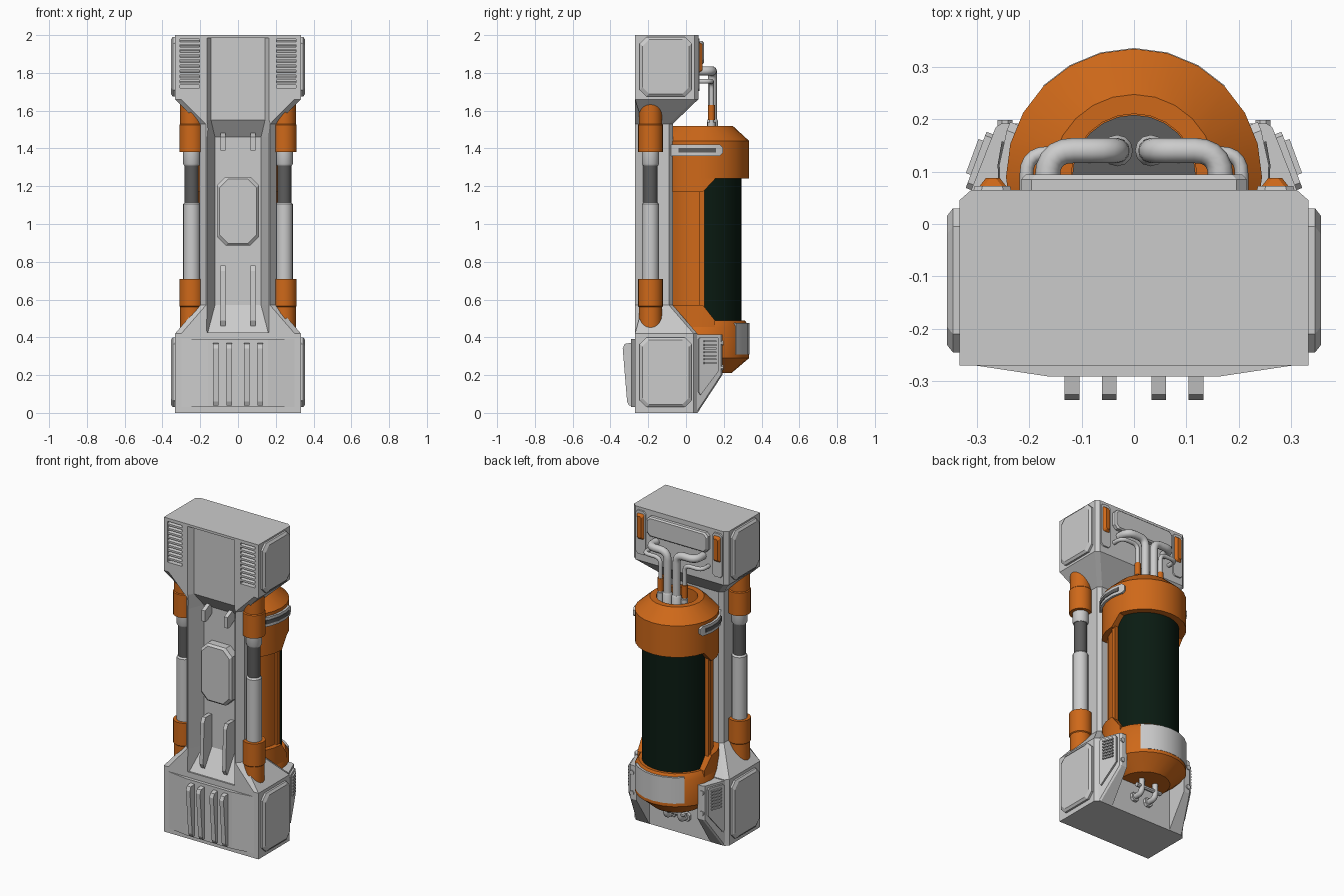
import bpy, bmesh
from math import sin, cos, pi, radians
from mathutils import Vector

if "Cube" in bpy.data.objects:
    bpy.data.objects.remove(bpy.data.objects["Cube"])


def material(name, rgb):
    m = bpy.data.materials.new(name)
    m.diffuse_color = (*rgb, 1)
    m.use_nodes = True
    m.node_tree.nodes["Principled BSDF"].inputs["Base Color"].default_value = m.diffuse_color
    return m


ORANGE = material("orange_paint", (0.62, 0.14, 0.01))
GLASS = material("dark_green_glass", (0.003, 0.011, 0.006))
DARK = material("dark_steel", (0.11, 0.11, 0.11))
CY = 0.09  # tank axis y


def finish(name, bm, mat=None, smooth=None):
    bmesh.ops.remove_doubles(bm, verts=bm.verts, dist=1e-5)
    bmesh.ops.recalc_face_normals(bm, faces=bm.faces)
    me = bpy.data.meshes.new(name)
    bm.to_mesh(me)
    bm.free()
    if mat:
        me.materials.append(mat)
    if smooth:
        me.shade_smooth()
        me.set_sharp_from_angle(angle=radians(smooth))
    ob = bpy.data.objects.new(name, me)
    bpy.context.collection.objects.link(ob)
    return ob


def loft(name, sections, mat=None, mirror=False, smooth=None):
    """Skin equal-length closed rings, capping both ends; mirror adds a copy across x."""
    if mirror:
        loft(name + "_left", [[(-x, y, z) for x, y, z in s] for s in sections], mat, False, smooth)
        name += "_right"
    bm = bmesh.new()
    rings = [[bm.verts.new(p) for p in s] for s in sections]
    n = len(rings[0])
    for a, b in zip(rings, rings[1:]):
        for i in range(n):
            bm.faces.new((a[i], a[(i + 1) % n], b[(i + 1) % n], b[i]))
    bm.faces.new(rings[0])
    bm.faces.new(rings[-1])
    return finish(name, bm, mat, smooth)


def prism(name, pts, axis, levels, mat=None, mirror=False):
    """Extrude a 2D outline along an axis; levels are (distance, inset)."""
    cu = sum(p[0] for p in pts) / len(pts)
    cv = sum(p[1] for p in pts) / len(pts)
    secs = []
    for d, inset in levels:
        s = []
        for u, v in pts:
            u -= inset * (1 if u > cu else -1)
            v -= inset * (1 if v > cv else -1)
            s.append({"x": (d, u, v), "y": (u, d, v), "z": (u, v, d)}[axis])
        secs.append(s)
    return loft(name, secs, mat, mirror)


def octagon(u0, u1, v0, v1, c):
    return [(u0 + c, v0), (u1 - c, v0), (u1, v0 + c), (u1, v1 - c),
            (u1 - c, v1), (u0 + c, v1), (u0, v1 - c), (u0, v0 + c)]


def rect(u0, u1, v0, v1):
    return [(u0, v0), (u1, v0), (u1, v1), (u0, v1)]


def lathe(name, prof, x, y, mat=None, n=24, mirror=False):
    secs = [[(x + r * cos(2 * pi * i / n), y + r * sin(2 * pi * i / n), z) for i in range(n)] for r, z in prof]
    return loft(name, secs, mat, mirror, 32)


def arc(name, r0, r1, spans, mat=None, mirror=False):
    """Curved plate round the tank; spans are (angle in degrees, low z, high z)."""
    secs = []
    for a, lo, hi in spans:
        c, s = cos(radians(a)), sin(radians(a))
        secs.append([(r * c, CY + r * s, z) for r, z in ((r0, lo), (r1, lo), (r1, hi), (r0, hi))])
    return loft(name, secs, mat, mirror, 32)


def pipe(name, pts, r, fillet, mat=None):
    for side, sx in (("_right", 1), ("_left", -1)):
        P = [Vector((sx * x, y, z)) for x, y, z in pts]
        path = [P[0]]
        for a, b, c in zip(P, P[1:], P[2:]):
            p, q = b + (a - b).normalized() * fillet, b + (c - b).normalized() * fillet
            path += [p * (1 - t) ** 2 + b * 2 * t * (1 - t) + q * t * t for t in (0, .2, .4, .6, .8, 1)]
        path.append(P[-1])
        cu = bpy.data.curves.new(name, "CURVE")
        cu.dimensions, cu.bevel_depth, cu.bevel_resolution, cu.use_fill_caps = "3D", r, 3, True
        sp = cu.splines.new("POLY")
        sp.points.add(len(path) - 1)
        for pt, co in zip(sp.points, path):
            pt.co = (*co, 1)
        tmp = bpy.data.objects.new("tmp", cu)
        bpy.context.collection.objects.link(tmp)
        bm = bmesh.new()
        bm.from_mesh(tmp.to_mesh())
        bpy.data.objects.remove(tmp)
        finish(name + side, bm, mat, 50)


def cut(target, cutters):
    for c in cutters:
        m = target.modifiers.new("cut", "BOOLEAN")
        m.operation, m.solver, m.object = "DIFFERENCE", "EXACT", c
    dg = bpy.context.evaluated_depsgraph_get()
    target.data = bpy.data.meshes.new_from_object(target.evaluated_get(dg))
    target.modifiers.clear()
    for c in cutters:
        bpy.data.objects.remove(c)


# Main body: wide base, narrow column with ridged front rails, wide head
def body_ring(z, w, wf, ys, yb):
    return [(-w, ys, z), (-wf, -.27, z), (wf, -.27, z), (w, ys, z),
            (w, yb - .02, z), (w - .023, yb, z), (-w + .023, yb, z), (-w, yb - .02, z)]


def channel(z, wi, yi, wo):
    k = (wo - wi) / (-.27 - yi)
    return [(-wi, yi, z), (wi, yi, z), (wi + k * (-.3 - yi), -.3, z), (-wi - k * (-.3 - yi), -.3, z)]


body = loft("body", [body_ring(*s) for s in (
    (0, .333, .3, -.27, .06), (.42, .333, .3, -.27, .06), (.57, .204, .17, -.228, -.07),
    (1.53, .204, .17, -.228, -.07), (1.66, .333, .3, -.27, .065), (2, .333, .3, -.27, .065))])
cut(body, [loft("channel_cutter", [channel(*s) for s in (
    (.425, .16, -.26, .165), (.57, .122, -.168, .163), (1.46, .122, -.168, .163),
    (1.55, .143, -.238, .165), (1.985, .143, -.238, .165))])]
    + [prism("vent_cutter", rect(*sorted((s * .205, s * .308)), 1.72, 1.98), "y", [(-.3, 0), (-.235, 0)])
       for s in (1, -1)])

# Front vent slats
for i in range(9):
    z = 1.735 + i * .027
    prism(f"vent_slat_{i}", [(-.266, z), (-.23, z + .012), (-.23, z + .022), (-.266, z + .012)],
          "x", [(.203, 0), (.31, 0)], mirror=True)

# Octagonal side plates on head and base
for nm, z0, z1 in (("head", 1.675, 1.99), ("base", .03, .4)):
    prism(nm + "_side_plate", octagon(-.245, .03, z0, z1, .035), "x", [(.32, 0), (.345, 0), (.356, .014)], mirror=True)

# Column front details
prism("column_front_plate", octagon(-.11, .11, .885, 1.25, .045), "y", [(-.15, 0), (-.215, 0), (-.228, .012)])
prism("column_rib", [(-.15, .46), (-.24, .46), (-.255, .49), (-.245, .75), (-.23, .78), (-.15, .78)],
      "x", [(.067, 0), (.092, 0)], mirror=True)
prism("column_clip", [(-.15, 1.43), (-.21, 1.39), (-.235, 1.39), (-.235, 1.46), (-.15, 1.5)],
      "x", [(.067, 0), (.092, 0)], mirror=True)

# Base front bulge and fins
prism("base_front_panel", [(-.3, -.26), (-.3, -.27), (-.16, -.291), (.16, -.291), (.3, -.27), (.3, -.26)],
      "z", [(.03, 0), (.39, 0)])
for i, x in enumerate((.047, .118)):
    prism(f"base_fin_{i}", [(-.27, .04), (-.302, .04), (-.312, .06), (-.335, .34), (-.325, .365), (-.27, .375)],
          "x", [(x - .014, 0), (x + .014, 0)], mirror=True)

# Side pistons
PX, PY = .245, -.188
lathe("piston_lower_cap", [(.061, .42), (.061, .56), (.066, .565), (.066, .71), (.045, .71)], PX, PY, ORANGE, 20, True)
lathe("piston_sleeve", [(.045, .7), (.045, 1.105), (.037, 1.115)], PX, PY, None, 20, True)
lathe("piston_rod", [(.037, 1.1), (.037, 1.32)], PX, PY, DARK, 20, True)
lathe("piston_collar", [(.041, 1.31), (.046, 1.32), (.046, 1.39)], PX, PY, None, 20, True)
lathe("piston_upper_cap", [(.045, 1.38), (.066, 1.38), (.066, 1.525), (.061, 1.53), (.061, 1.66)], PX, PY, ORANGE, 20, True)

# Tank
lathe("tank_glass", [(.203, .45), (.203, 1.28)], 0, CY, GLASS, 48)
lathe("tank_top_cap", [(.02, 1.38), (.12, 1.38), (.12, 1.52), (.157, 1.52), (.244, 1.44), (.244, 1.24), (.19, 1.24)],
      0, CY, ORANGE)
lathe("tank_top_well", [(.118, 1.37), (.118, 1.387)], 0, CY, DARK)
lathe("tank_bottom_cap", [(.15, .21), (.244, .29), (.244, .455), (.222, .49), (.19, .49)], 0, CY, ORANGE)
arc("tank_front_shell", .15, .212, [(a, .48, 1.25) for a in range(0, -91, -15)], ORANGE, True)
arc("tank_frame_rib", .19, .226, [(2, .5, 1.23), (-5, .5, 1.23)], ORANGE, True)
arc("tank_upper_skirt", .19, .244, [(15, 1.238, 1.25)] + [(a, 1.17, 1.25) for a in range(0, -76, -15)], ORANGE, True)
arc("tank_lower_skirt", .19, .244, [(15, .44, .49)] + [(a, .44, .57) for a in range(0, -76, -15)], ORANGE, True)
arc("tank_rear_panel", .22, .2455, [(a, .31, .475) for a in range(45, 136, 15)])

# Straps holding the tank
strap = [(24, 1.375, 1.405)] + [(a, 1.36, 1.42) for a in (20, 5, -10, -25, -45)]
arc("tank_strap", .235, .258, strap, None, True)
arc("strap_slot", .25, .261, [(a, 1.378, 1.402) for a in (15, 5, -10, -25, -30)], DARK, True)


# Cheeks at the rear of the base
def cheek_ring(z, yb):
    xo = .32 - .37 * (yb - .04)
    return [(.215, 0, z), (.32, 0, z), (.32, .04, z), (xo, yb - .008, z), (xo - .012, yb, z), (.215, yb, z)]


loft("base_cheek", [cheek_ring(0, .061), cheek_ring(.2, .192), cheek_ring(.415, .192)], None, True)


# Slanted vent panels on the cheeks
def slant(y, out):
    return (.32 - .37 * (y - .04) + out, y + out * .37)


vent_outline = [(.075, .4), (.165, .4), (.172, .39), (.172, .225), (.075, .095), (.065, .11), (.065, .39)]
loft("cheek_panel", [[(*slant(y, o), z) for y, z in vent_outline] for o in (-.01, .01)], None, True)
for i in range(7):
    z = .26 + i * .019
    loft(f"cheek_slat_{i}", [[(*slant(y, o), z + h) for y, o in
         ((.09, .005), (.155, .005), (.155, .019), (.09, .019))] for h in (0, .009)], None, True)
for i, z in enumerate((.24, .37)):
    prism(f"cheek_bolt_{i}", octagon(.232, .26, z - .014, z + .014, .008), "y", [(.185, 0), (.198, 0)], None, True)

# Head rear: panel, backing plates and orange light bars
prism("head_rear_panel", octagon(-.215, .215, 1.845, 1.97, .02), "y", [(.06, 0), (.085, 0), (.094, .008)])
prism("head_rear_plate", octagon(.232, .308, 1.7, 1.985, .015), "y", [(.055, 0), (.072, .004)], None, True)
prism("light_bar", octagon(.242, .296, 1.8, 1.965, .008), "y", [(.06, 0), (.07, 0), (.088, .014)], ORANGE, True)

# Hoses from head into the tank
pipe("thick_hose", [(.165, .05, 1.81), (.165, .14, 1.81), (.032, .14, 1.81), (.032, .14, 1.38)], .024, .05)
pipe("thin_hose", [(.205, .05, 1.755), (.205, .135, 1.755), (.085, .135, 1.755), (.085, .135, 1.38)], .013, .04)
lathe("hose_collar", [(.018, 1.55), (.018, 1.63)], .085, .135, ORANGE, 12, True)
lathe("hose_socket", [(.03, 1.38), (.03, 1.545), (.024, 1.555)], .032, .14, None, 12, True)
lathe("thin_hose_socket", [(.02, 1.38), (.02, 1.54)], .085, .135, None, 12, True)

# Drain pipes under the tank
pipe("drain_pipe", [(.05, .04, .12), (.05, .13, .12), (.05, .13, .23)], .017, .035)
prism("drain_crossbar", octagon(.118, .142, .15, .175, .007), "x", [(-.09, 0), (.09, 0)])
prism("drain_mount", octagon(.02, .08, .09, .15, .015), "y", [(.05, 0), (.075, .004)], None, True)
